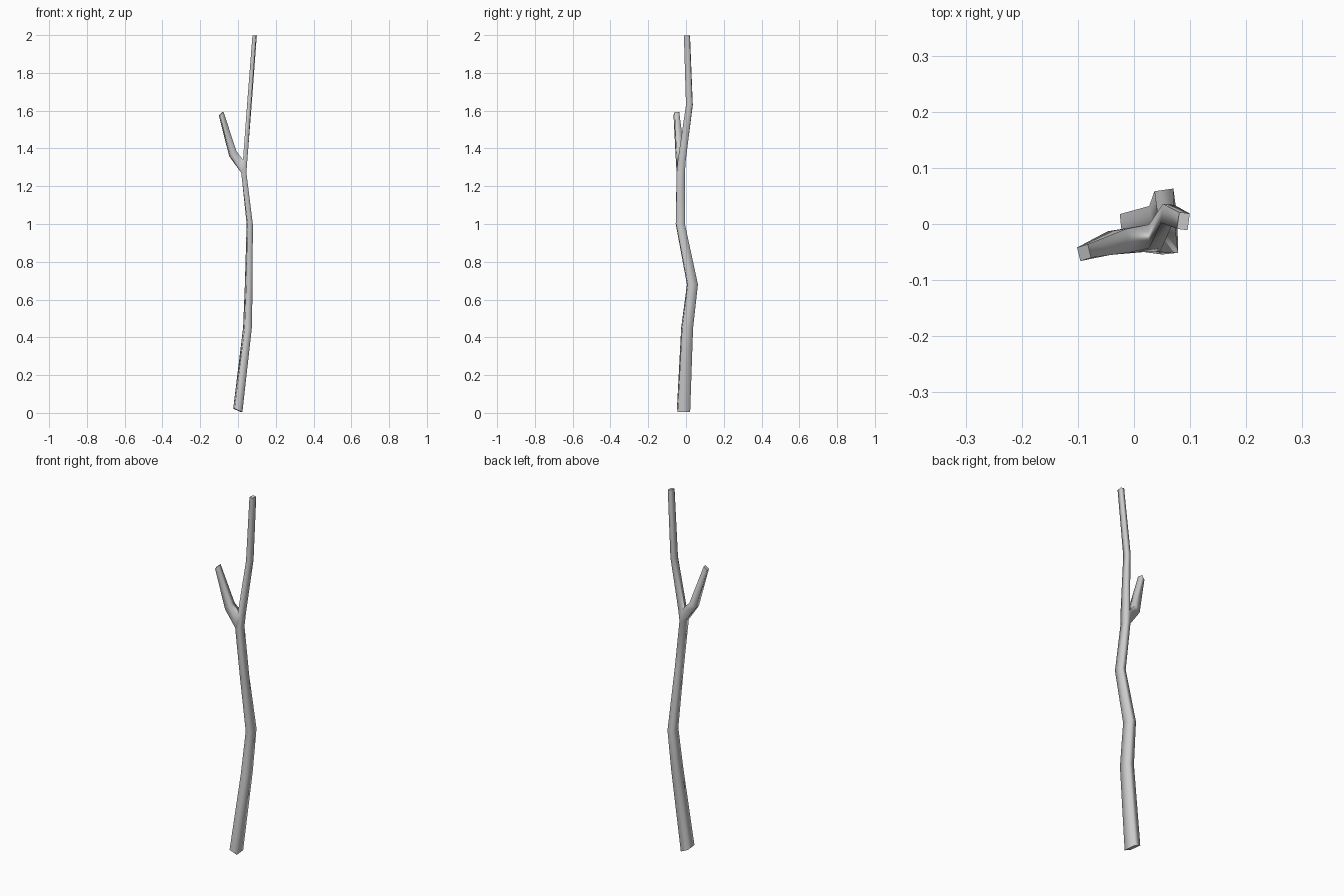
import bpy, bmesh, math
from mathutils import Vector

if "Cube" in bpy.data.objects:
    bpy.data.objects.remove(bpy.data.objects["Cube"])

bm = bmesh.new()


def ring(c, u, v):
    c, u, v = Vector(c), Vector(u), Vector(v)
    return [bm.verts.new(p) for p in (c - u - v, c + u - v, c + u + v, c - u + v)]


def trunk_ring(x, y, z, hx, hy, turn, tilt):
    a = math.radians(turn)
    return ring((x, y, z), (hx * math.cos(a), hx * math.sin(a), hx * tilt),
                (-hy * math.sin(a), hy * math.cos(a), 0))


def bridge(a, b, skip=None):
    for i in range(4):
        if i != skip:
            j = (i + 1) % 4
            bm.faces.new((a[i], a[j], b[j], b[i])).smooth = True


def cap(r):
    # flat end with crisp edges
    for e in bm.faces.new(r).edges:
        e.smooth = False


# trunk: x, y, z, half width, half depth, turn, end tilt
trunk = [trunk_ring(*p) for p in (
    (-0.001, -0.013, 0.013, 0.021, 0.033, 6, -0.45),
    (0.050, 0.006, 0.45, 0.019, 0.029, 8, -0.1),
    (0.057, 0.034, 0.68, 0.017, 0.027, 8, 0),
    (0.062, -0.030, 1.00, 0.014, 0.023, 6, 0),
    (0.031, -0.028, 1.27, 0.0135, 0.022, 0, 0),
    (0.038, -0.022, 1.34, 0.0115, 0.021, 0, 0),
    (0.060, 0.018, 1.63, 0.0105, 0.017, -6, 0),
    (0.088, 0.005, 1.998, 0.0095, 0.015, -8, -0.1))]
FORK = 4
for k in range(len(trunk) - 1):
    bridge(trunk[k], trunk[k + 1], skip=3 if k == FORK else None)
cap(trunk[0])
cap(trunk[-1])

# side branch grows out of the open left face at the fork
lo, up = trunk[FORK], trunk[FORK + 1]
base = [lo[0], up[0], up[3], lo[3]]
knee = ring((-0.028, -0.032, 1.373), (0.016, 0.002, 0.014), (-0.003, 0.021, 0))
tip = ring((-0.089, -0.051, 1.585), (0.0095, 0.003, 0.009), (-0.003, 0.012, 0))
bridge(base, knee)
bridge(knee, tip)
cap(tip)

bmesh.ops.recalc_face_normals(bm, faces=bm.faces)
mesh = bpy.data.meshes.new("forked_branch")
bm.to_mesh(mesh)
bm.free()
bpy.context.collection.objects.link(bpy.data.objects.new("forked_branch", mesh))
